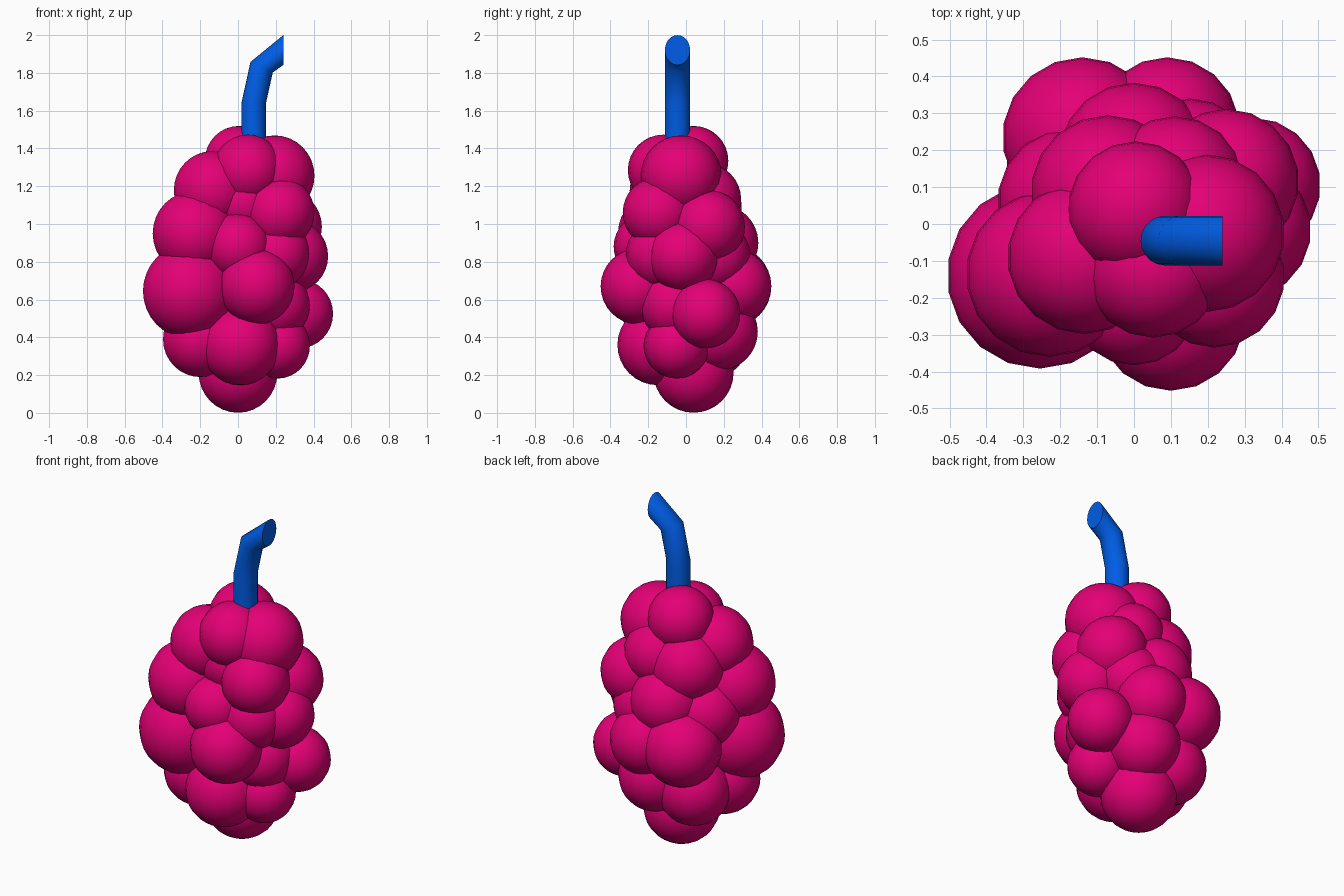
import bpy, bmesh, math
from mathutils import Vector

if "Cube" in bpy.data.objects:
    bpy.data.objects.remove(bpy.data.objects["Cube"])


def material(name, color):
    m = bpy.data.materials.new(name)
    m.diffuse_color = color
    m.use_nodes = True
    m.node_tree.nodes["Principled BSDF"].inputs["Base Color"].default_value = m.diffuse_color
    return m


berry_mat = material("berry_pink", (0.78, 0.0, 0.18, 1))
stem_mat = material("stem_blue", (0.0, 0.11, 0.80, 1))


def berry(x, y, z, r):
    bpy.ops.mesh.primitive_uv_sphere_add(segments=18, ring_count=16, radius=r, location=(x, y, z))
    ob = bpy.context.object
    ob.name = "berry"
    ob.data.materials.append(berry_mat)
    bpy.ops.object.shade_smooth()


# Bottom and lower ring of berries
for b in [(0, .04, .213, .212), (.012, -.15, .36, .213), (-.145, .13, .385, .203),
          (-.2, -.075, .39, .2), (.21, -.05, .355, .173), (.08, .175, .43, .205)]:
    berry(*b)
# Widest ring
for b in [(.323, .105, .525, .183), (-.255, -.14, .645, .252), (.10, -.25, .67, .202),
          (.2, -.06, .57, .183), (-.14, .235, .67, .217), (.09, .255, .67, .197)]:
    berry(*b)
# Middle ring
for b in [(-.23, -.135, .95, .225), (.0, -.205, .88, .178), (.29, -.015, .83, .19),
          (.2, -.135, .84, .183), (.15, .15, .83, .19), (0, .18, .9, .203), (-.17, .06, .83, .2)]:
    berry(*b)
# Upper ring
for b in [(.218, -.145, 1.06, .19), (.25, .115, .985, .197), (-.135, -.09, 1.178, .208),
          (.03, -.1, 1.11, .175), (.11, .1, 1.13, .192), (-.07, .085, 1.09, .21)]:
    berry(*b)
# Crown berries
for b in [(.005, .04, 1.335, .184), (.194, -.025, 1.255, .214), (.052, -.12, 1.285, .188)]:
    berry(*b)

# Bent stem: rings given by their left and right edge points in the xz plane
edges = [((.018, 1.36), (.15, 1.36)), ((.018, 1.64), (.148, 1.64)),
         ((.066, 1.858), (.184, 1.802)), ((.24, 2.0), (.24, 1.842))]
n = 20
bm = bmesh.new()
rings = []
for (ax, az), (bx, bz) in edges:
    c = Vector(((ax + bx) / 2, -.045, (az + bz) / 2))
    h = Vector(((bx - ax) / 2, 0, (bz - az) / 2))
    w = Vector((0, .067, 0))
    rings.append([bm.verts.new(c + h * math.cos(t) + w * math.sin(t))
                  for t in (2 * math.pi * i / n for i in range(n))])
for lo, hi in zip(rings, rings[1:]):
    for i in range(n):
        j = (i + 1) % n
        bm.faces.new((lo[i], lo[j], hi[j], hi[i]))
bm.faces.new(rings[0][::-1])
bm.faces.new(rings[-1])
bmesh.ops.recalc_face_normals(bm, faces=bm.faces)
mesh = bpy.data.meshes.new("stem")
bm.to_mesh(mesh)
bm.free()
stem = bpy.data.objects.new("stem", mesh)
bpy.context.collection.objects.link(stem)
mesh.materials.append(stem_mat)
bpy.ops.object.select_all(action='DESELECT')
stem.select_set(True)
bpy.context.view_layer.objects.active = stem
bpy.ops.object.shade_smooth_by_angle(angle=math.radians(45))
